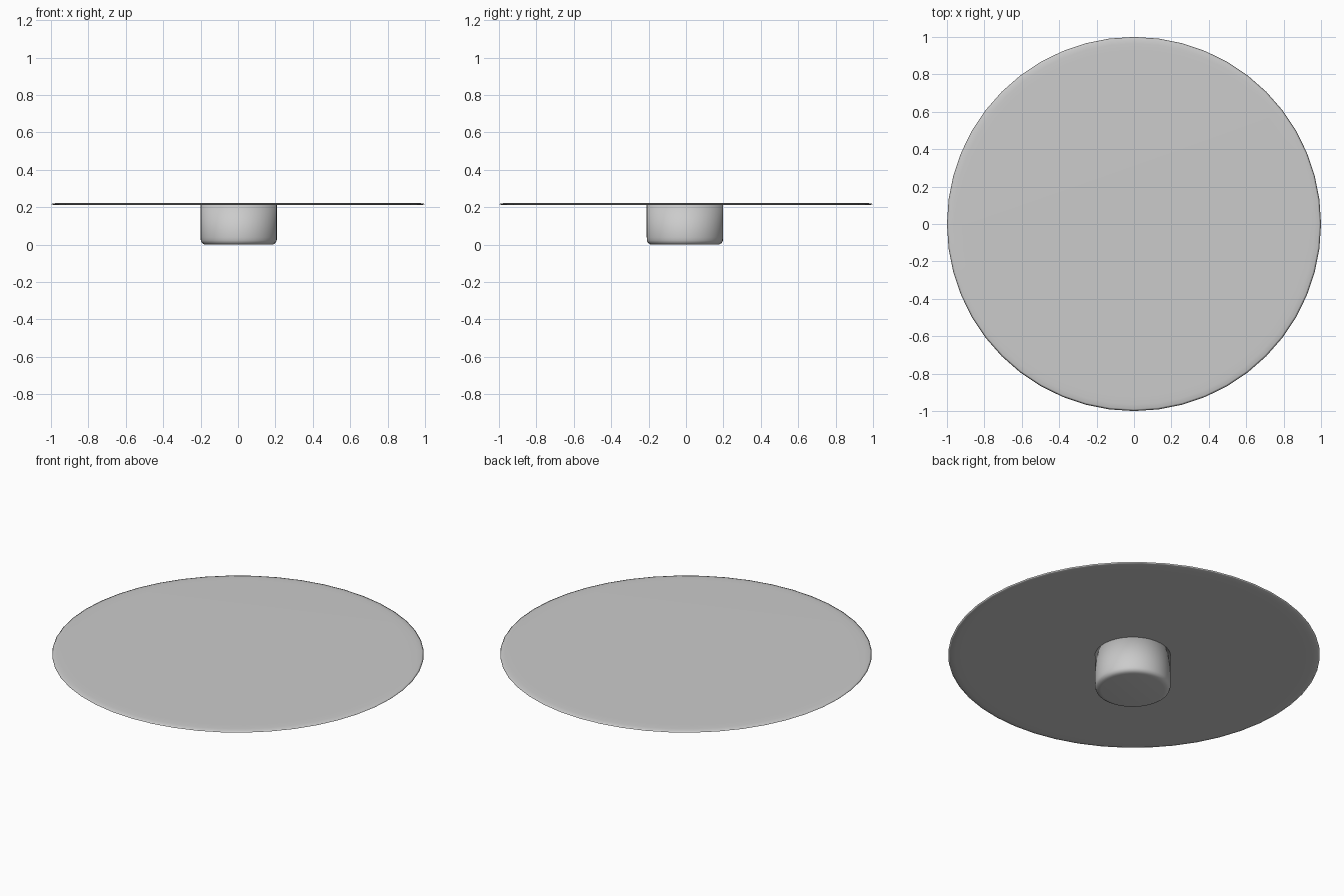
import bpy, bmesh, math

if "Cube" in bpy.data.objects:
    bpy.data.objects.remove(bpy.data.objects["Cube"])


def lathe(name, profile, segments, center):
    """Spin an (r, z) profile into a closed, capped solid."""
    bm = bmesh.new()
    rings = []
    for r, z in profile:
        rings.append([bm.verts.new((r * math.cos(math.tau * i / segments),
                                    r * math.sin(math.tau * i / segments), z))
                      for i in range(segments)])
    for a, b in zip(rings, rings[1:]):
        for i in range(segments):
            j = (i + 1) % segments
            bm.faces.new((a[i], a[j], b[j], b[i]))
    bm.faces.new(rings[0][::-1])
    bm.faces.new(rings[-1])
    mesh = bpy.data.meshes.new(name)
    bm.to_mesh(mesh)
    bm.free()
    obj = bpy.data.objects.new(name, mesh)
    obj.location = (center[0], center[1], 0)
    bpy.context.collection.objects.link(obj)
    bpy.context.view_layer.objects.active = obj
    bpy.ops.object.select_all(action='DESELECT')
    obj.select_set(True)
    bpy.ops.object.shade_smooth()
    return obj


# Thin round plate with a softened rim
lathe("round_plate", [(0.92, 0.211), (0.965, 0.2115), (0.99, 0.2135), (1.0, 0.217),
                      (0.99, 0.2205), (0.965, 0.2225), (0.92, 0.223)], 48, (0, 0))

# Short central stem with a rounded bottom edge
lathe("stem", [(0.17, 0.0), (0.185, 0.002), (0.197, 0.009), (0.203, 0.022),
               (0.204, 0.04), (0.204, 0.213)], 48, (0.004, -0.006))
